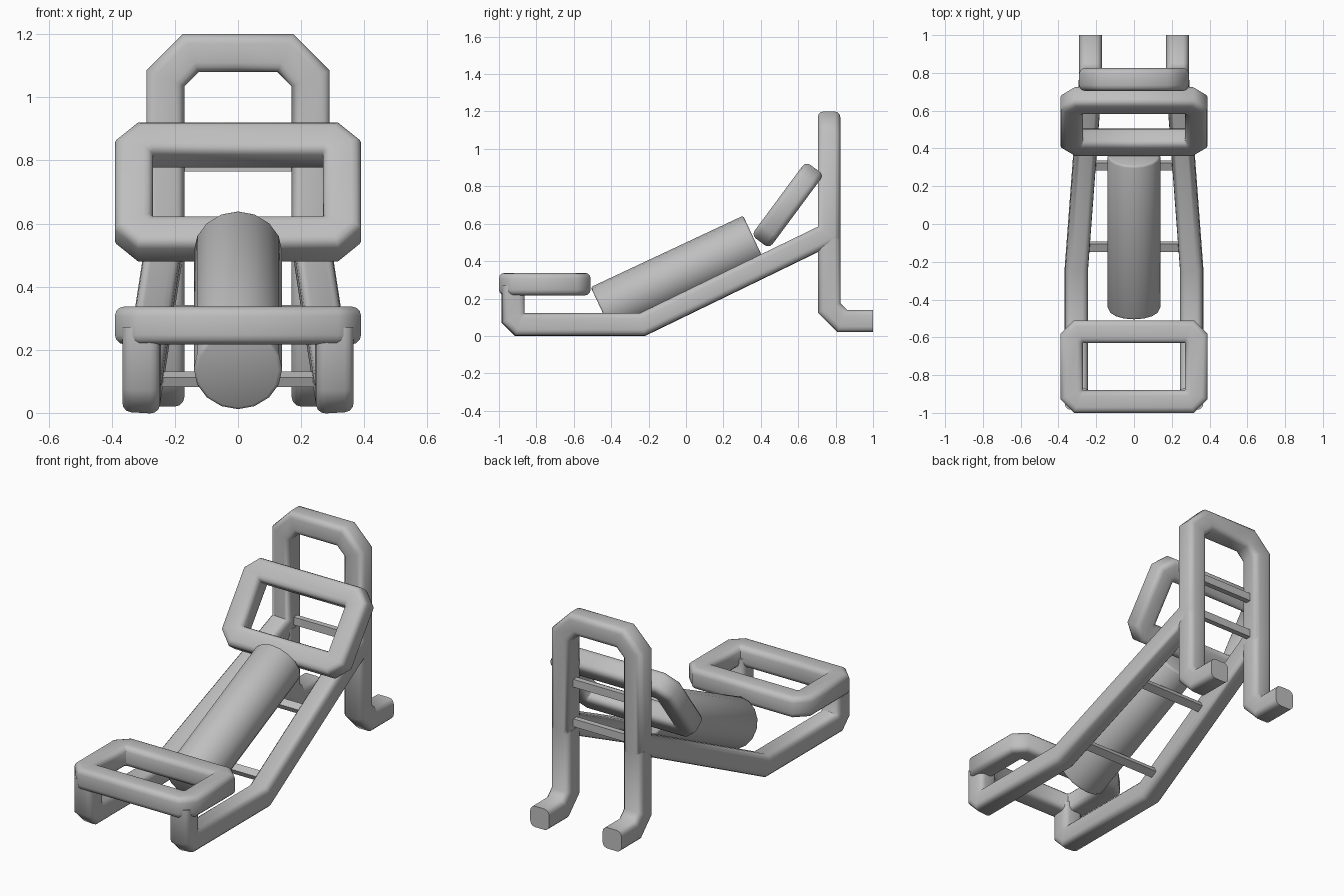
import bpy, bmesh, math
from mathutils import Vector, Matrix

cube = bpy.data.objects.get("Cube")
if cube:
    bpy.data.objects.remove(cube, do_unlink=True)

# One plain grey for the whole machine
grey = bpy.data.materials.new("plain grey")
grey.use_nodes = True
COLOUR = (0.52, 0.52, 0.52, 1)
grey.diffuse_color = COLOUR
grey.node_tree.nodes["Principled BSDF"].inputs["Base Color"].default_value = COLOUR

HALF = 0.06     # half the thickness of the padded tube
ROUND = 0.03    # radius of its corners


def finish(name, bm, mirror=False, smooth=True):
    bmesh.ops.recalc_face_normals(bm, faces=bm.faces)
    mesh = bpy.data.meshes.new(name)
    bm.to_mesh(mesh)
    bm.free()
    mesh.materials.append(grey)
    obj = bpy.data.objects.new(name, mesh)
    bpy.context.collection.objects.link(obj)
    if mirror:
        mod = obj.modifiers.new("mirror", 'MIRROR')
        mod.merge_threshold = 0.001
    if smooth:
        bpy.ops.object.select_all(action='DESELECT')
        obj.select_set(True)
        bpy.context.view_layer.objects.active = obj
        bpy.ops.object.shade_smooth_by_angle(angle=math.radians(55))
    return obj


def cut_corners(corners):
    """Turn (x, y, z, cut) corners into a path with chamfered bends."""
    pts = [Vector(c[:3]) for c in corners]
    path = []
    for i, c in enumerate(corners):
        if c[3]:
            for other in (pts[i - 1], pts[(i + 1) % len(pts)]):
                path.append(pts[i] + (other - pts[i]).normalized() * c[3])
        else:
            path.append(pts[i])
    return path


def tube(name, corners, side, closed=False, caps=(True, True), mirror=False):
    """Sweep a rounded square along a path with mitred bends."""
    path = cut_corners(corners)
    n = len(path)
    first = (path[1] - path[0]).normalized()
    u = Vector(side)
    v = first.cross(u)
    ring = []
    for quarter in range(4):
        mid = math.radians(45 + 90 * quarter)
        centre = Vector((math.cos(mid), math.sin(mid))) * (HALF - ROUND) * math.sqrt(2)
        for step in range(4):
            a = math.radians(90 * quarter + 30 * step)
            ring.append(path[0] + u * (centre.x + ROUND * math.cos(a))
                        + v * (centre.y + ROUND * math.sin(a)))
    bm = bmesh.new()
    rings = [[bm.verts.new(p) for p in ring]]
    for i in range(1, n):
        d_in = (path[i] - path[i - 1]).normalized()
        last = i == n - 1 and not closed
        d_out = d_in if last else (path[(i + 1) % n] - path[i]).normalized()
        normal = (d_in + d_out).normalized()
        ring = [p + d_in * ((path[i] - p).dot(normal) / d_in.dot(normal)) for p in ring]
        rings.append([bm.verts.new(p) for p in ring])
    pairs = list(zip(rings, rings[1:]))
    if closed:
        pairs.append((rings[-1], rings[0]))
    for a, b in pairs:
        for k in range(16):
            m = (k + 1) % 16
            bm.faces.new((a[k], a[m], b[m], b[k]))
    if not closed:
        for use, end in zip(caps, (rings[0], rings[-1])):
            if use:
                bm.faces.new(end)
    return finish(name, bm, mirror)


def pad_ring(name, location, tilt):
    """Rectangular padded loop with chamfered corners."""
    x, y, cut = 0.33, 0.185, 0.037
    corners = [(0, -y, 0, 0), (x, -y, 0, cut), (x, y, 0, cut),
               (-x, y, 0, cut), (-x, -y, 0, cut)]
    obj = tube(name, corners, (0, 0, 1), closed=True)
    obj.location = location
    obj.rotation_euler.x = tilt


def rung(name, y, z, tilt, length):
    bm = bmesh.new()
    bmesh.ops.create_cube(bm, size=1)
    bmesh.ops.transform(bm, verts=bm.verts, matrix=Matrix.Translation((0, y, z))
                        @ Matrix.Rotation(tilt, 4, 'X')
                        @ Matrix.Diagonal((length, 0.045, 0.032, 1)))
    finish(name, bm, smooth=False)


# Main frame: back arch, sloping rails, floor rails and front posts
tube("main_frame", [
    (0, 0.765, 1.14, 0), (0.23, 0.765, 1.14, 0.08), (0.23, 0.765, 0.545, 0),
    (0.305, -0.235, 0.06, 0), (0.305, -0.925, 0.06, 0.037), (0.305, -0.925, 0.27, 0),
], (0, 1, 0), caps=(False, True), mirror=True)

# Rear legs with feet turned backwards
tube("rear_legs", [
    (0.23, 0.765, 0.52, 0), (0.23, 0.765, 0.08, 0.07), (0.23, 1.0, 0.08, 0),
], (1, 0, 0), mirror=True)

# Front and upper padded loops
pad_ring("front_loop", (0, -0.755, 0.277), 0)
pad_ring("upper_loop", (0, 0.543, 0.70), math.radians(53.5))

# Rungs between the rails and between the uprights
slope = math.atan(0.485)
rung("lower_rail_rung", -0.12, 0.107, slope, 0.56)
rung("upper_rail_rung", 0.31, 0.317, slope, 0.50)
rung("lower_upright_rung", 0.765, 0.56, math.pi / 2, 0.42)
rung("upper_upright_rung", 0.765, 0.787, math.pi / 2, 0.42)

# Padded roller lying along the slope
start, end = Vector((0, -0.45, 0.134)), Vector((0, 0.365, 0.516))
axis = end - start
bm = bmesh.new()
bmesh.ops.create_cone(bm, cap_ends=True, segments=16, radius1=0.14, radius2=0.14,
                      depth=axis.length)
rims = [e for e in bm.edges if abs(e.verts[0].co.z - e.verts[1].co.z) < 0.001]
bmesh.ops.bevel(bm, geom=rims, offset=0.012, segments=2, profile=0.5, affect='EDGES')
turn = axis.to_track_quat('Z', 'Y').to_matrix().to_4x4()
bmesh.ops.transform(bm, verts=bm.verts,
                    matrix=Matrix.Translation((start + end) / 2) @ turn)
finish("roller_pad", bm)
